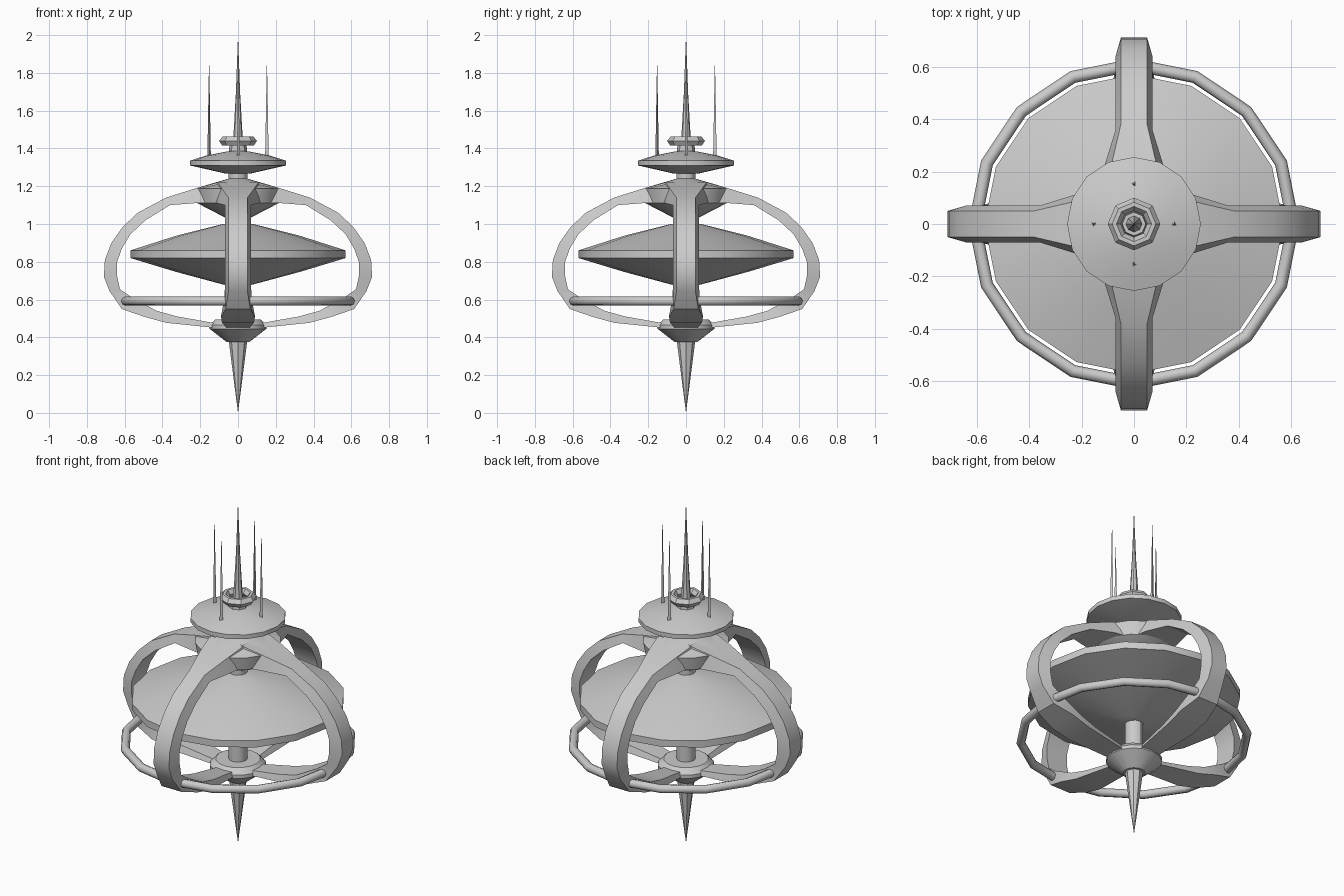
import bpy, bmesh, math
from mathutils import Matrix, Vector

if "Cube" in bpy.data.objects:
    bpy.data.objects.remove(bpy.data.objects["Cube"])


def finish(bm, name, angle=30):
    bmesh.ops.recalc_face_normals(bm, faces=bm.faces)
    me = bpy.data.meshes.new(name)
    bm.to_mesh(me)
    bm.free()
    ob = bpy.data.objects.new(name, me)
    bpy.context.collection.objects.link(ob)
    bpy.ops.object.select_all(action='DESELECT')
    ob.select_set(True)
    bpy.context.view_layer.objects.active = ob
    bpy.ops.object.shade_smooth_by_angle(angle=math.radians(angle))
    return ob


def lathe(name, profile, sides=16, closed=False, angle=30):
    """Revolve (radius, z) points about z; closed joins last to first."""
    bm = bmesh.new()
    rings = []
    for r, z in profile:
        if r < 1e-5:
            rings.append([bm.verts.new((0, 0, z))] * sides)
        else:
            rings.append([bm.verts.new((r * math.cos(2 * math.pi * i / sides),
                                        r * math.sin(2 * math.pi * i / sides), z))
                          for i in range(sides)])
    pairs = list(zip(rings, rings[1:]))
    if closed:
        pairs.append((rings[-1], rings[0]))
    for a, b in pairs:
        for i in range(sides):
            j = (i + 1) % sides
            quad = list(dict.fromkeys((a[i], a[j], b[j], b[i])))
            if len(quad) > 2:
                bm.faces.new(quad)
    return finish(bm, name, angle)


# Central stack
lathe("lower_spike", [(0, 0), (0.022, 0.17), (0.05, 0.39), (0, 0.39)], 8)
lathe("lower_hub", [(0, 0.375), (0.06, 0.375), (0.15, 0.445), (0.15, 0.465),
                    (0.12, 0.495), (0, 0.495)])
lathe("central_shaft", [(0, 0.45), (0.05, 0.45), (0.05, 1.32), (0, 1.32)], 12)
lathe("main_disc", [(0, 1.01), (0.08, 1.0), (0.33, 0.937), (0.57, 0.86), (0.57, 0.82),
                    (0.33, 0.747), (0.08, 0.68), (0, 0.665)])
lathe("upper_dome", [(0, 1.245), (0.05, 1.24), (0.13, 1.217), (0.23, 1.187),
                     (0.215, 1.11), (0.07, 1.035), (0, 1.03)])
lathe("saucer", [(0, 1.39), (0.06, 1.384), (0.17, 1.362), (0.255, 1.335), (0.255, 1.31),
                 (0.07, 1.268), (0, 1.265)])
lathe("spire_collar", [(0, 1.37), (0.05, 1.37), (0.045, 1.42), (0, 1.42)], 8)
lathe("spire_ring", [(0.1, 1.44), (0.083, 1.462), (0.067, 1.462), (0.05, 1.44),
                     (0.067, 1.415), (0.083, 1.415)], 8, True)
lathe("spire", [(0, 1.4), (0.033, 1.4), (0.024, 1.47), (0.011, 1.7), (0, 2.0)], 8)

# Tubular ring threaded through the four arms
lathe("lower_ring", [(0.607 + 0.024 * math.cos(math.pi * k / 4),
                      0.592 + 0.024 * math.sin(math.pi * k / 4)) for k in range(8)],
      16, True, 50)

# Arm stations: outer r, outer z, inner r, inner z, outer and inner half width
STATIONS = [
    (0.10, 1.222, 0.10, 1.11, 0.11, 0.13), (0.23, 1.187, 0.23, 1.11, 0.085, 0.11),
    (0.38, 1.14, 0.36, 1.10, 0.05, 0.07), (0.53, 1.06, 0.49, 1.02, 0.05, 0.07),
    (0.61, 0.985, 0.57, 0.945, 0.05, 0.07), (0.67, 0.90, 0.615, 0.87, 0.05, 0.07),
    (0.705, 0.81, 0.64, 0.80, 0.05, 0.07), (0.71, 0.72, 0.64, 0.725, 0.05, 0.07),
    (0.68, 0.645, 0.625, 0.655, 0.05, 0.07), (0.615, 0.55, 0.56, 0.61, 0.065, 0.072),
    (0.50, 0.51, 0.43, 0.54, 0.09, 0.075), (0.38, 0.477, 0.32, 0.51, 0.085, 0.065),
    (0.12, 0.45, 0.12, 0.475, 0.06, 0.05)]


def arm(name, turn):
    bm = bmesh.new()
    rings = [[bm.verts.new(p) for p in ((ro, -wo, zo), (ro, wo, zo), (ri, wi, zi), (ri, -wi, zi))]
             for ro, zo, ri, zi, wo, wi in STATIONS]
    for a, b in zip(rings, rings[1:]):
        for i in range(4):
            j = (i + 1) % 4
            bm.faces.new((a[i], a[j], b[j], b[i]))
    bm.faces.new(rings[0])
    bm.faces.new(rings[-1])
    bm.transform(Matrix.Rotation(turn, 4, 'Z'))
    finish(bm, name, 25)


# Four arms and four thin antennas
for n, side in enumerate(("right", "back", "left", "front")):
    turn = n * math.pi / 2
    arm(side + "_arm", turn)
    bm = bmesh.new()
    bmesh.ops.create_cone(bm, cap_ends=True, segments=3, radius1=0.011, radius2=0.001, depth=0.5,
                          matrix=Matrix.Rotation(turn, 4, 'Z') @ Matrix.Translation((0.153, 0, 1.59)))
    finish(bm, side + "_antenna")
